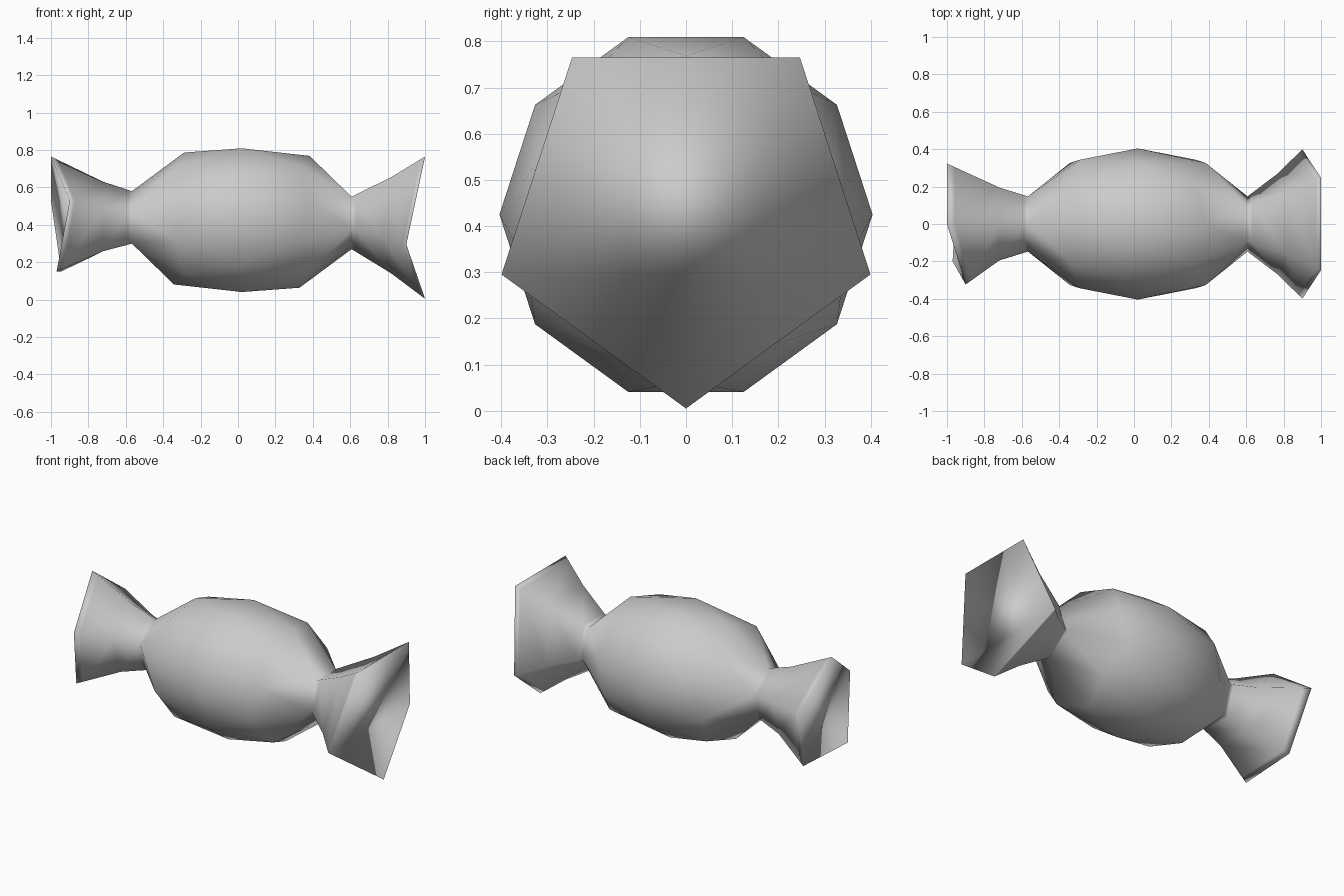
import bpy, bmesh, math
from mathutils import Matrix, Vector

cube = bpy.data.objects.get("Cube")
if cube:
    bpy.data.objects.remove(cube, do_unlink=True)

# Wrapper material
mat = bpy.data.materials.new("wrapper grey")
mat.use_nodes = True
GREY = (0.6, 0.6, 0.6, 1)
mat.diffuse_color = GREY
mat.node_tree.nodes["Principled BSDF"].inputs["Base Color"].default_value = GREY

CENTRE = Vector((0.02, 0, 0.425))
NECK = 0.155


def ring(bm, start, radius, xs):
    """Five points around the long axis, one x position each."""
    verts = []
    for k, x in enumerate(xs):
        a = math.radians(start + 72 * k)
        verts.append(bm.verts.new((x, radius * math.cos(a),
                                   CENTRE.z + radius * math.sin(a))))
    return verts


def blend_ring(bm, a, b, t):
    return [bm.verts.new(p.co.lerp(q.co, t)) for p, q in zip(a, b)]


def twist(bm, neck, start, mid, rim, cap):
    """Flared wrapper end: neck, waist and rim rings, closed by a folded cap."""
    middle = ring(bm, start, *mid)
    outer = ring(bm, start, *rim)
    rings = [neck, blend_ring(bm, neck, middle, 0.12), middle,
             blend_ring(bm, middle, outer, 0.85), outer]
    for a, b in zip(rings, rings[1:]):
        for k in range(5):
            n = (k + 1) % 5
            bm.faces.new((a[k], a[n], b[n], b[k]))
    for face in cap:
        bm.faces.new([outer[i] for i in face])


# Faceted ball stretched along x, with its poles opened
bm = bmesh.new()
bmesh.ops.create_icosphere(bm, subdivisions=2, radius=0.404)
bmesh.ops.rotate(bm, verts=bm.verts, matrix=Matrix.Rotation(math.pi / 2, 3, 'Y'))
poles = [v for v in bm.verts if abs(v.co.x) > 0.4]
bmesh.ops.delete(bm, geom=poles, context='VERTS')
for v in bm.verts:
    if abs(v.co.x) > 0.33:
        scale = NECK / math.hypot(v.co.y, v.co.z)
        v.co.y *= scale
        v.co.z *= scale
    v.co.x *= 0.69 / 0.404
    v.co += CENTRE


def neck_loop(side, start):
    loop = [v for v in bm.verts if v.is_boundary and v.co.x * side > 0.4]
    return sorted(loop, key=lambda v: round(math.degrees(
        math.atan2(v.co.z - CENTRE.z, v.co.y)) - start) % 360)


left_neck, right_neck = neck_loop(1, -90), neck_loop(-1, 90)

# Left end: point down, sides pulled inwards
twist(bm, left_neck, -90, (0.285, (0.82, 0.77, 0.82, 0.82, 0.77)),
      (0.42, (1, 0.9, 1, 1, 0.9)), [(1, 2, 3, 4), (0, 1, 4)])
# Right end: smaller, point up, uneven rim
twist(bm, right_neck, 90, (0.205, [-0.72] * 5),
      (0.34, (-1, -0.9, -0.97, -0.945, -1)), [(0, 1, 4), (1, 3, 4), (1, 2, 3)])

bmesh.ops.recalc_face_normals(bm, faces=bm.faces)
for f in bm.faces:
    f.smooth = True
mesh = bpy.data.meshes.new("wrapped_sweet")
bm.to_mesh(mesh)
bm.free()
mesh.materials.append(mat)
bpy.context.collection.objects.link(bpy.data.objects.new("wrapped_sweet", mesh))
